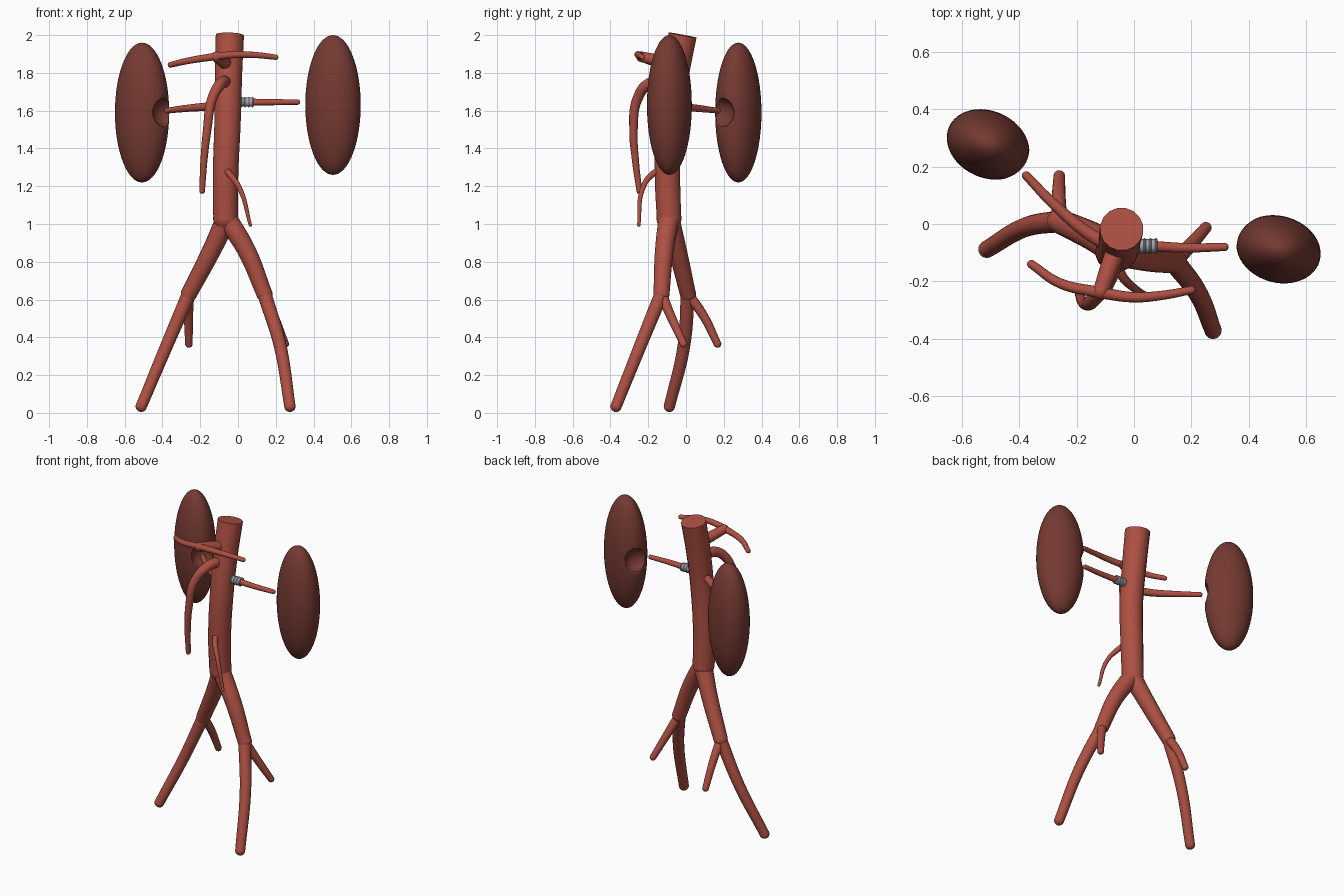
import bpy
import math
from mathutils import Vector

cube = bpy.data.objects.get("Cube")
if cube:
    bpy.data.objects.remove(cube, do_unlink=True)


def material(name, color):
    m = bpy.data.materials.new(name)
    m.use_nodes = True
    m.diffuse_color = (*color, 1)
    m.node_tree.nodes["Principled BSDF"].inputs["Base Color"].default_value = (*color, 1)
    return m


RED = material("artery red", (0.42, 0.08, 0.055))
BROWN = material("kidney brown", (0.18, 0.042, 0.032))
STEEL = material("stent steel", (0.36, 0.38, 0.4))


def finish(name, mat, angle=40):
    ob = bpy.context.object
    ob.name = ob.data.name = name
    ob.data.materials.clear()
    ob.data.materials.append(mat)
    bpy.ops.object.shade_smooth_by_angle(angle=math.radians(angle))
    return ob


def select_only(ob):
    bpy.ops.object.select_all(action="DESELECT")
    ob.select_set(True)
    bpy.context.view_layer.objects.active = ob


def ball(name, center, radius, mat=RED):
    bpy.ops.mesh.primitive_uv_sphere_add(segments=32, ring_count=16, radius=radius, location=center)
    return finish(name, mat)


def vessel(name, path, radii, round_end=True):
    """Smooth tapering tube through the path, with a rounded far end."""
    curve = bpy.data.curves.new(name, "CURVE")
    curve.dimensions = "3D"
    curve.bevel_depth = 1
    curve.bevel_resolution = 6
    curve.resolution_u = 10
    curve.use_fill_caps = True
    spline = curve.splines.new("BEZIER")
    spline.bezier_points.add(len(path) - 1)
    for i, (p, co) in enumerate(zip(spline.bezier_points, path)):
        p.co = co
        p.handle_left_type = p.handle_right_type = "AUTO"
        p.radius = radii[0] + (radii[1] - radii[0]) * i / (len(path) - 1)
    ob = bpy.data.objects.new(name, curve)
    bpy.context.collection.objects.link(ob)
    select_only(ob)
    bpy.ops.object.convert(target="MESH")
    finish(name, RED)
    if round_end:
        ball(name + "_tip", path[-1], radii[1])


# Main trunk, flat on top
vessel("aorta",
       [(-.043, -.018, 2), (-.05, -.055, 1.8), (-.055, -.09, 1.55), (-.066, -.098, 1.25), (-.066, -.09, 1.03)],
       (.076, .066))

# Lower forks: common vessel, outer branch and inner branch on each side
FORK = (-.06, -.09, 1.03)
right_split, left_split = (-.26, .01, .63), (.14, -.13, .63)
vessel("right_common_iliac", [FORK, (-.14, -.045, .86), right_split], (.056, .043))
vessel("left_common_iliac", [FORK, (.045, -.115, .86), left_split], (.056, .043))
vessel("right_external_iliac", [right_split, (-.38, -.012, .35), (-.512, -.088, .035)], (.038, .03))
vessel("left_external_iliac", [left_split, (.222, -.24, .36), (.275, -.37, .035)], (.038, .03))
vessel("right_internal_iliac", [right_split, (-.262, .095, .51), (-.26, .167, .365)], (.028, .02))
vessel("left_internal_iliac", [left_split, (.195, -.075, .5), (.25, -.013, .365)], (.028, .02))

# Front branches
vessel("celiac_trunk", [(-.05, -.06, 1.84), (-.085, -.15, 1.865), (-.115, -.235, 1.885)], (.036, .028))
vessel("celiac_right_branch",
       [(-.115, -.24, 1.888), (-.26, -.205, 1.865), (-.357, -.14, 1.843)], (.02, .015))
vessel("celiac_left_branch",
       [(-.115, -.24, 1.888), (0, -.255, 1.897), (.1, -.248, 1.894), (.2, -.23, 1.883)], (.02, .014))
vessel("superior_mesenteric",
       [(-.06, -.08, 1.75), (-.09, -.19, 1.745), (-.138, -.258, 1.66), (-.163, -.278, 1.5),
        (-.18, -.268, 1.34), (-.19, -.247, 1.175)], (.034, .015))
vessel("inferior_mesenteric",
       [(-.066, -.12, 1.285), (-.045, -.175, 1.265), (.013, -.232, 1.18), (.065, -.25, .995)],
       (.021, .009))

# Kidney branches
vessel("right_renal",
       [(-.06, -.085, 1.63), (-.155, -.035, 1.622), (-.275, .065, 1.612), (-.375, .168, 1.6)],
       (.026, .015))
vessel("left_renal",
       [(-.05, -.07, 1.645), (.06, -.077, 1.645), (.19, -.083, 1.645), (.315, -.08, 1.645)],
       (.021, .014))

# Stent sleeve with raised rings
bpy.ops.mesh.primitive_cylinder_add(vertices=24, radius=.024, depth=.066,
                                    location=(.047, -.077, 1.645), rotation=(0, math.pi / 2, 0))
finish("stent_sleeve", STEEL)
for i in range(4):
    bpy.ops.mesh.primitive_torus_add(major_segments=24, minor_segments=8, major_radius=.024,
                                     minor_radius=.004, location=(.017 + .02 * i, -.077, 1.645),
                                     rotation=(0, math.pi / 2, 0))
    finish("stent_ring_%d" % (i + 1), STEEL)


def kidney(name, center, tilt, hilum_angle):
    """Tall ellipsoid with a round hollow facing the trunk."""
    bpy.ops.mesh.primitive_uv_sphere_add(segments=48, ring_count=32, radius=1, location=center)
    body = bpy.context.object
    body.scale = (.149, .116, .37)
    body.rotation_euler.z = math.radians(tilt)
    finish(name, BROWN)
    a = math.radians(hilum_angle)
    cutter = ball(name + "_cutter", Vector(center) + Vector((math.cos(a), math.sin(a), 0)) * .168, .08, BROWN)
    cutter.hide_render = True
    mod = body.modifiers.new("hilum", "BOOLEAN")
    mod.operation = "DIFFERENCE"
    mod.solver = "EXACT"
    mod.object = cutter
    select_only(body)
    bpy.ops.object.modifier_apply(modifier=mod.name)
    bpy.data.objects.remove(cutter, do_unlink=True)


kidney("right_kidney", (-.508, .277, 1.59), -25, -37)
kidney("left_kidney", (.503, -.088, 1.63), -16, 150)
